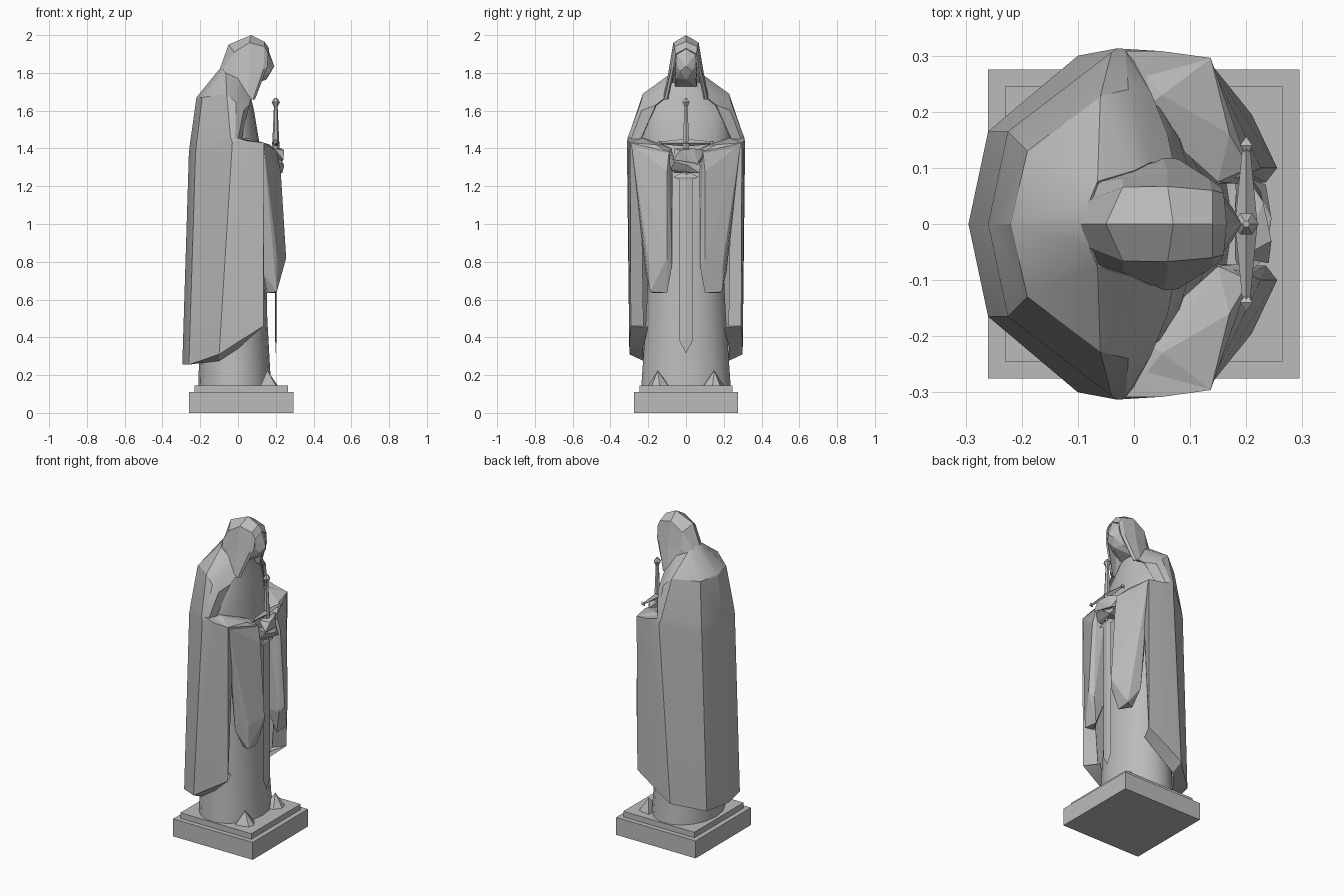
import bpy
import bmesh
import math
from mathutils import Vector

old_cube = bpy.data.objects.get("Cube")
if old_cube:
    bpy.data.objects.remove(old_cube, do_unlink=True)

# One plain stone colour for the whole statue
stone = bpy.data.materials.new("grey_stone")
stone.use_nodes = True
stone_colour = (0.5, 0.5, 0.5, 1)
stone.diffuse_color = stone_colour
stone.node_tree.nodes["Principled BSDF"].inputs["Base Color"].default_value = stone_colour


def add_object(name, bm, smooth_angle=None, shell=None):
    """Turn a bmesh into an object; a shell is mirrored across y and thickened."""
    mesh = bpy.data.meshes.new(name)
    bm.to_mesh(mesh)
    bm.free()
    mesh.materials.append(stone)
    obj = bpy.data.objects.new(name, mesh)
    bpy.context.collection.objects.link(obj)
    bpy.ops.object.select_all(action="DESELECT")
    obj.select_set(True)
    bpy.context.view_layer.objects.active = obj
    if shell:
        mirror = obj.modifiers.new("mirror", "MIRROR")
        mirror.use_axis = (False, True, False)
        solid = obj.modifiers.new("thickness", "SOLIDIFY")
        solid.thickness = shell
        solid.offset = -1
        bpy.ops.object.modifier_apply(modifier=mirror.name)
        bpy.ops.object.modifier_apply(modifier=solid.name)
    if smooth_angle:
        bpy.ops.object.shade_smooth_by_angle(angle=math.radians(smooth_angle))


def add_block(name, low, high):
    bm = bmesh.new()
    bmesh.ops.create_cube(bm, size=1)
    low, high = Vector(low), Vector(high)
    for v in bm.verts:
        v.co = (low + high) / 2 + v.co * (high - low)
    add_object(name, bm)


def add_hull(name, points, side=1, symmetric=False):
    """Faceted solid wrapped around a few points."""
    bm = bmesh.new()
    for x, y, z in points:
        bm.verts.new((x, y * side, z))
        if symmetric and y:
            bm.verts.new((x, -y * side, z))
    result = bmesh.ops.convex_hull(bm, input=bm.verts[:])
    bmesh.ops.delete(bm, geom=list(set(
        g for g in result["geom_interior"] + result["geom_unused"]
        if isinstance(g, bmesh.types.BMVert))), context="VERTS")
    bmesh.ops.recalc_face_normals(bm, faces=bm.faces[:])
    add_object(name, bm)


def add_sheet(name, rows, thickness, smooth_angle=None):
    """Half sheet of cloth, whose first column lies on the middle plane."""
    bm = bmesh.new()
    grid = [[bm.verts.new(p) for p in row] for row in rows]
    for a, b in zip(grid, grid[1:]):
        for i in range(len(a) - 1):
            bm.faces.new((a[i], b[i], b[i + 1], a[i + 1]))
    add_object(name, bm, smooth_angle, thickness)


def add_loft(name, sections, sides, smooth_angle=None):
    """Stack of ellipses, each given by height, back x, front x, half width."""
    bm = bmesh.new()
    rings = []
    for z, back, front, half in sections:
        ring = []
        for i in range(sides):
            a = math.tau * i / sides
            x = (back + front) / 2 + (front - back) / 2 * math.cos(a)
            ring.append(bm.verts.new((x, half * math.sin(a), z)))
        rings.append(ring)
    for a, b in zip(rings, rings[1:]):
        for i in range(sides):
            j = (i + 1) % sides
            bm.faces.new((a[i], a[j], b[j], b[i]))
    bm.faces.new(rings[0][::-1])
    bm.faces.new(rings[-1])
    add_object(name, bm, smooth_angle)


# Stepped plinth
add_block("plinth_lower", (-.26, -.275, 0), (.295, .275, .11))
add_block("plinth_upper", (-.23, -.245, .11), (.265, .245, .145))

# Long robe and chest
add_loft("robe", [
    (.145, -.21, .175, .24), (.5, -.2, .155, .215), (1, -.17, .145, .19),
    (1.45, -.15, .11, .24), (1.6, -.12, .085, .22), (1.75, -.06, .05, .09),
], 18, 35)

# Cloak, from the underside of the hem up to the neck,
# each row from the back to the front edge
add_sheet("cloak", [
    [(-.2, 0, .275), (-.19, .12, .265), (-.1, .225, .275),
     (0, .23, .34), (.09, .2, .45), (.08, .2, .46)],
    [(-.295, 0, .255), (-.26, .165, .255), (-.1, .3, .31),
     (0, .3, .375), (.135, .292, .46), (.08, .225, .46)],
    [(-.26, 0, 1.38), (-.225, .165, 1.37), (-.03, .313, 1.43),
     (.05, .308, 1.44), (.137, .296, 1.43), (.14, .24, 1.42)],
    [(-.255, 0, 1.42), (-.22, .16, 1.42), (-.04, .306, 1.46),
     (-.015, .308, 1.46), (0, .29, 1.45), (.02, .24, 1.45)],
    [(-.22, 0, 1.67), (-.19, .13, 1.67), (-.06, .228, 1.69),
     (-.01, .24, 1.64), (.03, .235, 1.6), (.06, .16, 1.63)],
    [(-.09, 0, 1.83), (-.08, .04, 1.82), (-.065, .076, 1.8),
     (0, .095, 1.77), (.03, .11, 1.72), (.07, .11, 1.67)],
], .006, 25)

# Hood, each row from the crest down to the side, going from back to front
add_sheet("hood", [
    [(-.095, 0, 1.825), (-.085, .04, 1.81), (-.07, .074, 1.79), (-.03, .085, 1.73)],
    [(-.05, 0, 1.95), (-.02, .066, 1.91), (-.02, .082, 1.81), (.01, .112, 1.68)],
    [(.07, 0, 2), (.06, .067, 1.96), (.06, .092, 1.81), (.05, .122, 1.66)],
    [(.14, 0, 1.965), (.14, .06, 1.94), (.135, .08, 1.82), (.08, .115, 1.66)],
    [(.165, 0, 1.93), (.16, .055, 1.9), (.155, .066, 1.83), (.09, .1, 1.66)],
], .01)

# Face deep in the hood, with a pointed nose and chin
add_hull("face", [
    (.158, 0, 1.93), (.153, .05, 1.9), (.155, .054, 1.84), (.192, 0, 1.835),
    (.175, .03, 1.81), (.15, 0, 1.765), (.12, .05, 1.77),
    (.03, .06, 1.72), (.03, .055, 1.9),
], symmetric=True)

for side, label in ((1, "left"), (-1, "right")):
    # Forearm sloping in from the elbow to the wrist, ridged along the top
    add_hull(label + "_forearm", [
        (-.01, .305, 1.44), (.137, .295, 1.43), (.05, .23, 1.455),
        (.01, .2, 1.45), (.17, .16, 1.42), (.205, .1, 1.385),
        (.2, .07, 1.34), (.15, .075, 1.4), (.13, .25, 1.2), (.02, .28, 1.2),
    ], side)
    # Long sleeve hanging below the wrist
    add_hull(label + "_sleeve", [
        (.205, .09, 1.385), (.226, .1, 1.28), (.255, .1, .82), (.235, .074, .78),
        (.2, .1, .635), (.205, .19, .64), (.155, .17, .635), (.21, .195, .8),
        (.135, .288, 1.42), (.1, .25, 1.3), (.15, .072, 1.38), (.15, .072, .79),
        (.13, .215, .75),
    ], side)
    # Shoe tip below the robe hem
    add_hull(label + "_shoe", [
        (.21, .14, .145), (.2, .18, .145), (.12, .09, .145),
        (.12, .2, .145), (.155, .15, .225), (.18, .095, .145),
    ], side)

# Hands folded one above the other round the hilt
add_hull("left_hand", [
    (.19, .1, 1.39), (.21, .08, 1.35), (.23, .04, 1.4), (.245, -.03, 1.39),
    (.24, -.07, 1.34), (.225, .06, 1.32), (.19, -.06, 1.4), (.18, .08, 1.33),
])
add_hull("right_hand", [
    (.19, .1, 1.37), (.2, .08, 1.29), (.235, .06, 1.33), (.245, -.01, 1.31),
    (.235, -.07, 1.27), (.21, -.08, 1.31), (.18, -.05, 1.27), (.18, .06, 1.27),
], -1)

# Sword standing point down, with its grip, pommel and cross guard
hilt_x = .2
add_hull("sword_blade", [
    (hilt_x, .034, 1.25), (hilt_x, .034, .38), (hilt_x, 0, .315),
    (hilt_x + .007, 0, 1.28), (hilt_x - .007, 0, 1.28),
    (hilt_x + .004, 0, .4), (hilt_x - .004, 0, .4),
], symmetric=True)
add_hull("blade_shoulder", [
    (hilt_x, .065, 1.25), (hilt_x, 0, 1.28), (hilt_x, 0, 1.215),
    (hilt_x + .01, 0, 1.25), (hilt_x - .01, 0, 1.25),
], symmetric=True)
add_loft("sword_grip", [
    (z, hilt_x - r, hilt_x + r, r)
    for z, r in ((1.26, .014), (1.42, .02), (1.44, .018), (1.62, .01),
                 (1.645, .022), (1.668, .006))
], 6)
for side, label in ((1, "left"), (-1, "right")):
    # Tapering guard arm with a pointed knob
    arm = [(hilt_x + dx * r, y, 1.43 + dz * r)
           for y, r in ((0, .02), (.135, .007))
           for dx, dz in ((1, 0), (-1, 0), (0, 1), (0, -1))]
    add_hull(label + "_guard_arm", arm, side)
    knob = [(hilt_x + dx, .14, 1.43 + dz)
            for dx in (-.011, .011) for dz in (-.011, .011)]
    add_hull(label + "_guard_knob",
             knob + [(hilt_x, .122, 1.43), (hilt_x, .156, 1.43)], side)
